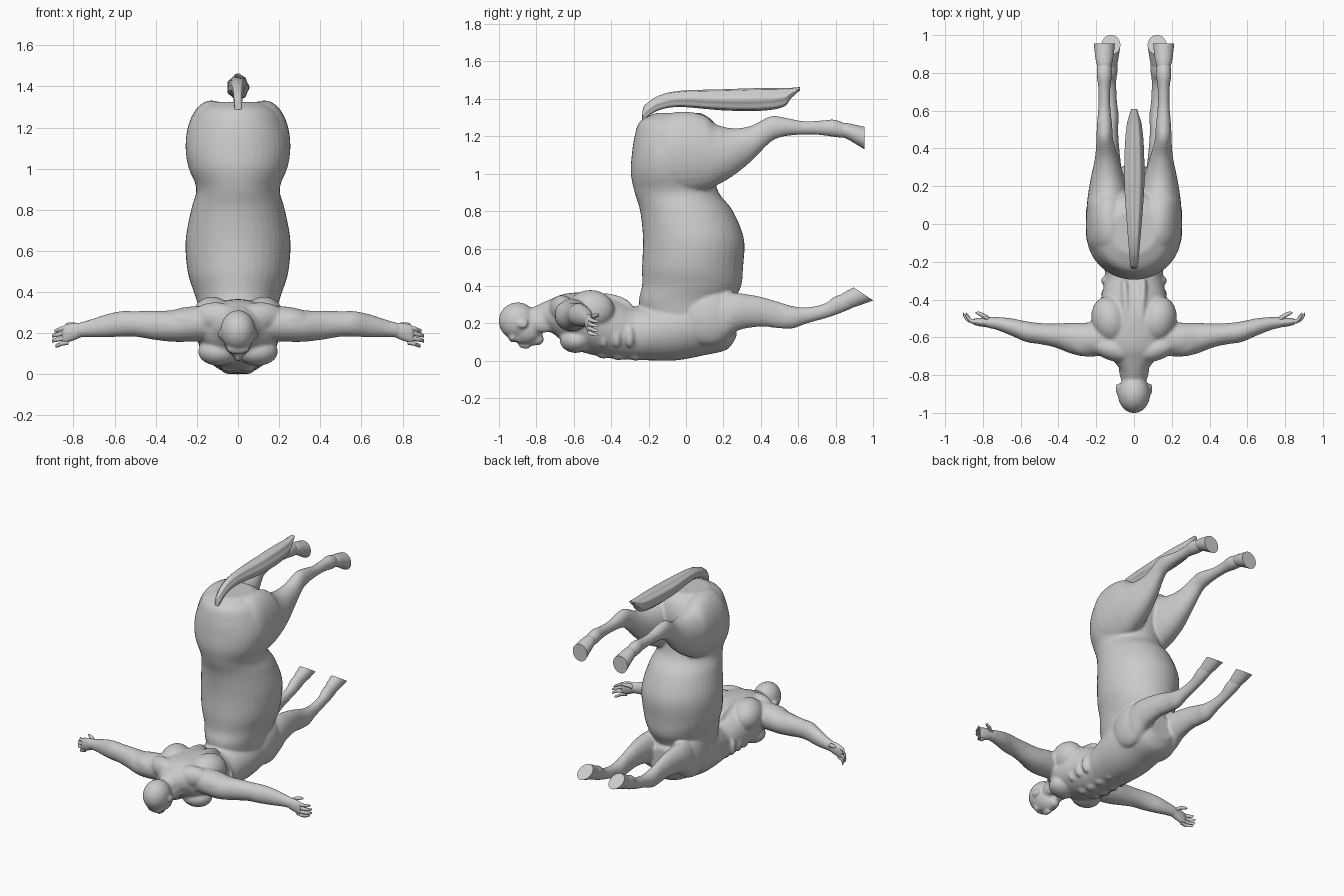
import bpy, bmesh, math
from mathutils import Vector, Matrix


def spline(pts, steps=5):
    """Catmull-Rom through rows of numbers."""
    out = []
    for i in range(len(pts) - 1):
        p0, p1, p2, p3 = (pts[max(i - 1, 0)], pts[i], pts[i + 1], pts[min(i + 2, len(pts) - 1)])
        for k in range(steps):
            t = k / steps
            out.append([0.5 * (2 * b + (c - a) * t + (2 * a - 5 * b + 4 * c - d) * t * t
                               + (3 * b - a - 3 * c + d) * t ** 3)
                        for a, b, c, d in zip(p0, p1, p2, p3)])
    return out + [list(pts[-1])]


def loft(bm, axis, rows, side=1, n=28, steps=5, ridges=0.0):
    """Ellipses along an axis. Row: position, the two other centre coords, two radii, optional slant."""
    rows = spline([tuple(r) + (0,) * (6 - len(r)) for r in rows], steps)
    rings = []
    for t, a, b, ra, rb, slant in rows:
        ring = []
        for i in range(n):
            ang = 2 * math.pi * i / n
            k = 1 + ridges * math.cos(7 * ang)
            u, v = ra * k * math.cos(ang), rb * k * math.sin(ang)
            w = t + slant * v
            co = {'x': (w, a + u, b + v), 'y': (a + u, w, b + v), 'z': (a + u, b + v, w)}[axis]
            ring.append(bm.verts.new((co[0] * side, co[1], co[2])))
        rings.append(ring)
    for r, q in zip(rings, rings[1:]):
        for i in range(n):
            j = (i + 1) % n
            bm.faces.new((r[i], r[j], q[j], q[i]))
    bm.faces.new(rings[0])
    bm.faces.new(rings[-1])


def ball(bm, c, r, side=1, tilt=0):
    m = (Matrix.Translation((c[0] * side, c[1], c[2])) @ Matrix.Rotation(tilt * side, 4, 'Z')
         @ Matrix.Diagonal((*r, 1)))
    bmesh.ops.create_uvsphere(bm, u_segments=24, v_segments=16, radius=1, matrix=m)


def finish(bm, name, voxel=0, smooth=0):
    bmesh.ops.recalc_face_normals(bm, faces=bm.faces)
    me = bpy.data.meshes.new(name)
    bm.to_mesh(me)
    bm.free()
    ob = bpy.data.objects.new(name, me)
    bpy.context.collection.objects.link(ob)
    if voxel:
        mod = ob.modifiers.new("blend", 'REMESH')
        mod.mode = 'VOXEL'
        mod.voxel_size = voxel
        mod.use_smooth_shade = True
        sm = ob.modifiers.new("soften", 'SMOOTH')
        sm.factor, sm.iterations = 0.5, smooth
    bpy.ops.object.select_all(action='DESELECT')
    ob.select_set(True)
    bpy.context.view_layer.objects.active = ob
    bpy.ops.object.shade_smooth_by_angle(angle=math.radians(50))
    return ob


body = bmesh.new()

# horse trunk, standing upright
loft(body, 'z', [(.12, 0, .01, .16, .2), (.3, 0, 0, .185, .25), (.4, 0, .03, .215, .265),
                 (.5, 0, .035, .245, .27), (.65, 0, .04, .255, .27), (.8, 0, .003, .228, .248),
                 (.9, 0, -.05, .203, .225), (1.0, 0, -.07, .235, .225), (1.1, 0, -.06, .25, .23),
                 (1.2, 0, -.05, .23, .225), (1.28, 0, -.05, .19, .195), (1.325, 0, -.04, .12, .12)], n=40)

# horse chest running into the human torso, lying face down
loft(body, 'y', [(.27, 0, .21, .1, .08), (.22, 0, .2, .15, .14), (.1, 0, .2, .18, .17),
                 (-.05, 0, .182, .185, .18), (-.2, 0, .155, .165, .153), (-.28, 0, .148, .152, .143),
                 (-.38, 0, .175, .172, .165), (-.48, 0, .195, .195, .168), (-.58, 0, .21, .205, .155),
                 (-.66, 0, .23, .18, .125), (-.72, 0, .24, .115, .09), (-.77, 0, .232, .075, .077),
                 (-.82, 0, .215, .065, .07), (-.87, 0, .2, .06, .06)], n=40)

# head: skull, jaw, chin, nose, brow, lips
for c, r in [((0, -.9, .212), (.086, .102, .1)), ((0, -.855, .165), (.07, .09, .08)),
             ((0, -.79, .115), (.034, .03, .032)), ((0, -.862, .088), (.015, .036, .026)),
             ((0, -.846, .078), (.02, .014, .016)), ((0, -.925, .125), (.058, .025, .028)),
             ((0, -.815, .093), (.027, .013, .014))]:
    ball(body, c, r)

for s in (1, -1):
    # ears, eyes, neck muscle
    ball(body, (.086, -.872, .195), (.012, .032, .022), s)
    ball(body, (.031, -.895, .108), (.015, .011, .012), s)
    ball(body, (.05, -.76, .2), (.03, .08, .05), s)
    # shoulder blades, trapezius, chest and stomach muscles
    ball(body, (.125, -.51, .27), (.1, .13, .108), s, -.25)
    ball(body, (.11, -.665, .28), (.12, .06, .07), s, .3)
    ball(body, (.04, -.48, .28), (.035, .2, .085), s, -.06)
    ball(body, (.095, -.59, .11), (.1, .085, .068), s, .2)
    for y, z in ((-.18, .036), (-.27, .034), (-.36, .036), (-.44, .045)):
        ball(body, (.042, y, z), (.042, .045, .034), s)
    for y in (-.3, -.37, -.44):
        ball(body, (.145, y, .13), (.03, .026, .06), s)
    # arm
    loft(body, 'x', [(.12, -.61, .25, .085, .085), (.25, -.612, .243, .09, .085), (.33, -.605, .235, .082, .076),
                     (.42, -.59, .24, .063, .07), (.5, -.58, .245, .056, .062), (.57, -.57, .245, .055, .062),
                     (.65, -.545, .234, .046, .055), (.73, -.526, .222, .034, .041),
                     (.79, -.52, .213, .027, .034)], s)
    ball(body, (.26, -.625, .26), (.1, .075, .06), s, .1)
    # horse shoulder and front leg
    ball(body, (.13, .12, .23), (.075, .15, .15), s)
    loft(body, 'y', [(.1, .11, .22, .075, .13), (.2, .125, .235, .075, .13), (.28, .13, .262, .066, .1),
                     (.4, .128, .262, .05, .08), (.5, .126, .243, .042, .07), (.57, .125, .232, .044, .06),
                     (.65, .124, .243, .034, .043), (.75, .124, .268, .03, .037, -.3),
                     (.81, .124, .298, .037, .042, -.5), (.87, .124, .323, .036, .036, -.9)], s)
    # haunch and hind leg
    loft(body, 'y', [(-.2, .11, 1.1, .08, .14), (-.1, .12, 1.105, .127, .212), (0, .13, 1.11, .125, .222),
                     (.1, .135, 1.11, .115, .2), (.16, .135, 1.1, .108, .165), (.25, .14, 1.115, .088, .128),
                     (.35, .145, 1.162, .062, .095), (.45, .155, 1.237, .044, .07), (.52, .156, 1.25, .041, .052),
                     (.62, .157, 1.245, .032, .037), (.72, .157, 1.245, .032, .039),
                     (.79, .157, 1.243, .041, .047), (.85, .157, 1.23, .036, .04)], s)
finish(body, "centaur_body", .0085, 6)

# hooves
for s, label in ((1, "right"), (-1, "left")):
    bm = bmesh.new()
    loft(bm, 'y', [(.845, .124, .313, .034, .034, -.8), (.88, .123, .328, .041, .036, -1),
                   (.948, .122, .357, .05, .035, -1.5)], s)
    finish(bm, "front_hoof_" + label)
    bm = bmesh.new()
    loft(bm, 'y', [(.83, .157, 1.235, .035, .037), (.87, .157, 1.225, .046, .044),
                   (.955, .157, 1.19, .056, .06)], s)
    finish(bm, "hind_hoof_" + label)

    # hand with curled fingers and thumb
    bm = bmesh.new()
    loft(bm, 'x', [(.76, -.521, .216, .026, .034), (.8, -.52, .207, .024, .042),
                   (.84, -.518, .197, .018, .044), (.855, -.516, .193, .01, .036)], s)
    for i, reach in enumerate((-.012, 0, 0, -.018)):
        z = .228 - .024 * i
        loft(bm, 'x', [(.825, -.517, z, .012, .012), (.86, -.514, z - .007, .012, .011),
                       (.888 + reach, -.5, z - .013, .012, .01), (.903 + reach, -.48, z - .017, .01, .008),
                       (.905 + reach, -.472, z - .018, .003, .003)], s, n=12)
    loft(bm, 'x', [(.765, -.51, .225, .018, .014), (.79, -.49, .238, .014, .013),
                   (.82, -.475, .243, .011, .01), (.838, -.47, .244, .004, .004)], s, n=12)
    finish(bm, "hand_" + label)

# tail with hair ridges
bm = bmesh.new()
loft(bm, 'y', [(-.235, 0, 1.27, .012, .03), (-.228, 0, 1.315, .018, .038), (-.2, 0, 1.345, .022, .037),
               (-.14, 0, 1.38, .027, .038), (-.03, 0, 1.4, .036, .042), (.2, 0, 1.395, .052, .055),
               (.4, 0, 1.397, .05, .059), (.52, 0, 1.407, .04, .049), (.56, 0, 1.43, .03, .028),
               (.61, 0, 1.455, .015, .008)], n=56, ridges=.05)
finish(bm, "tail")
